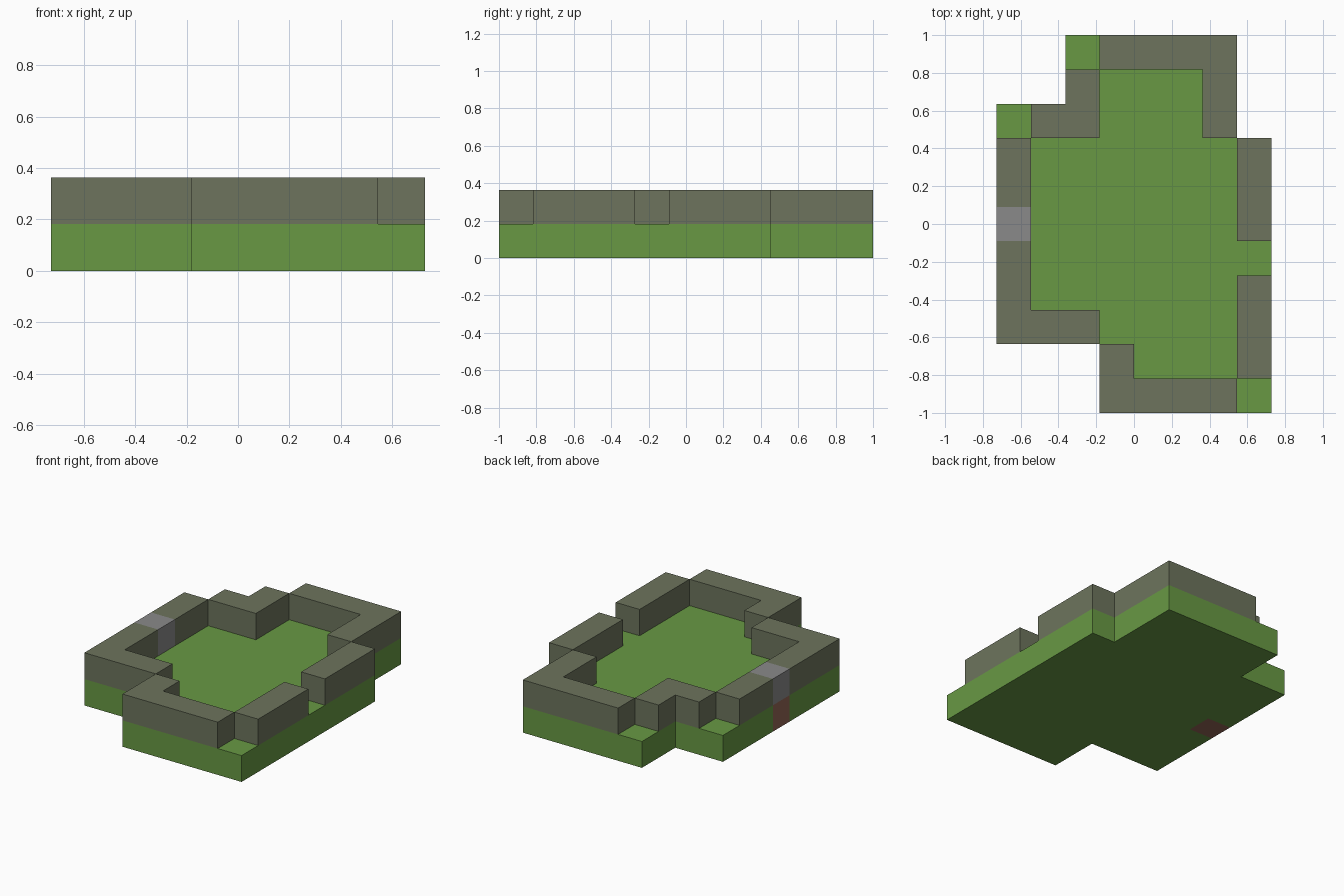
import bpy
import bmesh

cube = bpy.data.objects.get("Cube")
if cube:
    bpy.data.objects.remove(cube, do_unlink=True)

CELL = 2 / 11  # everything sits on a grid of cubic blocks, 8 by 11


def linear(c):
    c /= 255
    return c / 12.92 if c <= 0.04045 else ((c + 0.055) / 1.055) ** 2.4


def material(name, rgb):
    mat = bpy.data.materials.new(name)
    mat.use_nodes = True
    color = [linear(c) for c in rgb] + [1]
    mat.diffuse_color = color
    bsdf = mat.node_tree.nodes["Principled BSDF"]
    bsdf.inputs["Base Color"].default_value = color
    bsdf.inputs["Roughness"].default_value = 1
    return mat


grass = material("grass green", (104, 153, 68))
mossy = material("mossy stone", (109, 116, 93))
grey = material("grey stone", (138, 138, 138))
brown = material("reddish brown", (147, 101, 85))


def slab(name, outline, layer, mat):
    """Extrude an outline given in grid cells into one block layer."""
    bm = bmesh.new()
    verts = [bm.verts.new(((x - 4) * CELL, (y - 5.5) * CELL, layer * CELL))
             for x, y in outline]
    base = bm.faces.new(verts)
    top = bmesh.ops.extrude_face_region(bm, geom=[base])["geom"]
    bmesh.ops.translate(bm, vec=(0, 0, CELL),
                        verts=[g for g in top if isinstance(g, bmesh.types.BMVert)])
    bmesh.ops.recalc_face_normals(bm, faces=bm.faces)
    mesh = bpy.data.meshes.new(name)
    bm.to_mesh(mesh)
    bm.free()
    mesh.materials.append(mat)
    obj = bpy.data.objects.new(name, mesh)
    bpy.context.collection.objects.link(obj)


def rect(x0, y0, x1, y1):
    return [(x0, y0), (x1, y0), (x1, y1), (x0, y1)]


# Ground layer, notched for the brown block under the grey one
slab("ground", [(3, 0), (8, 0), (8, 8), (7, 8), (7, 11), (2, 11), (2, 9), (0, 9),
                (0, 6), (1, 6), (1, 5), (0, 5), (0, 2), (3, 2)], 0, grass)
slab("brown_block", rect(0, 5, 1, 6), 0, brown)

# Wall layer
slab("grey_block", rect(0, 5, 1, 6), 1, grey)
slab("right_rear_wall", rect(0, 6, 1, 8), 1, mossy)
slab("right_front_wall", [(0, 2), (3, 2), (3, 3), (1, 3), (1, 5), (0, 5)], 1, mossy)
slab("front_wall", [(3, 0), (7, 0), (7, 1), (4, 1), (4, 2), (3, 2)], 1, mossy)
slab("left_front_wall", rect(7, 1, 8, 4), 1, mossy)
slab("left_rear_wall", rect(7, 5, 8, 8), 1, mossy)
slab("rear_wall", [(3, 10), (3, 11), (7, 11), (7, 8), (6, 8), (6, 10)], 1, mossy)
slab("rear_corner_wall", [(1, 8), (3, 8), (3, 10), (2, 10), (2, 9), (1, 9)], 1, mossy)
